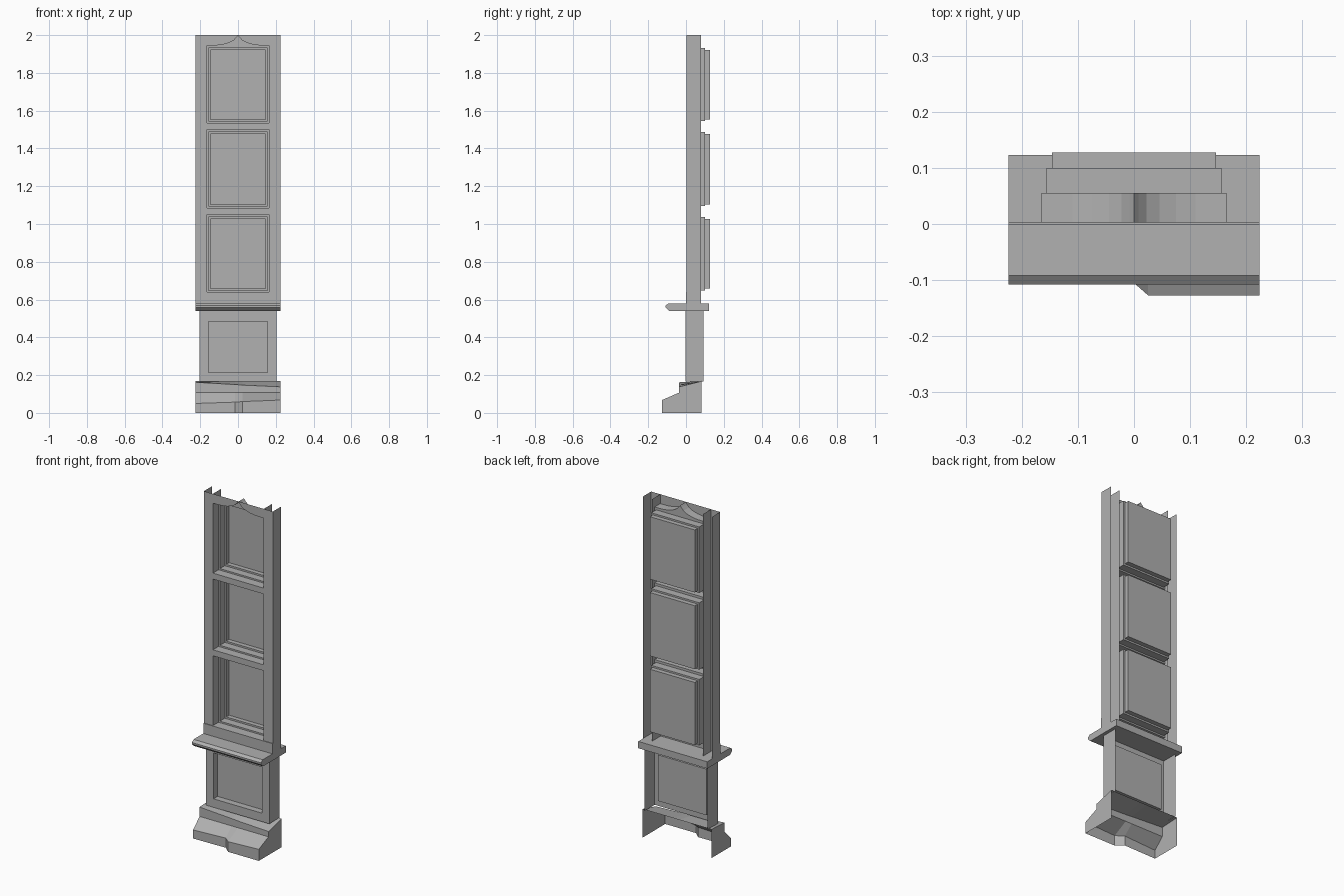
import bpy, bmesh

if "Cube" in bpy.data.objects:
    bpy.data.objects.remove(bpy.data.objects["Cube"])

stone = bpy.data.materials.new("dark_stone")
stone.diffuse_color = (0.44, 0.44, 0.44, 1)
stone.use_nodes = True
stone.node_tree.nodes["Principled BSDF"].inputs["Base Color"].default_value = stone.diffuse_color

def make(name, faces):
    """Build one object from a list of polygons, welding shared corners."""
    bm = bmesh.new()
    for f in faces:
        bm.faces.new([bm.verts.new(p) for p in f])
    bmesh.ops.remove_doubles(bm, verts=bm.verts, dist=1e-5)
    bmesh.ops.recalc_face_normals(bm, faces=bm.faces)
    me = bpy.data.meshes.new(name)
    bm.to_mesh(me)
    bm.free()
    me.materials.append(stone)
    ob = bpy.data.objects.new(name, me)
    bpy.context.collection.objects.link(ob)
    # sheet parts: turn faces so fronts look towards -y
    if sum(p.normal.y * p.area for p in me.polygons) > 1e-4:
        me.flip_normals()
    return ob

def plate(x0, x1, z0, z1, y):
    return [(x0, y, z0), (x1, y, z0), (x1, y, z1), (x0, y, z1)]

def wall(x, y0, y1, z0, z1):
    return [(x, y0, z0), (x, y1, z0), (x, y1, z1), (x, y0, z1)]

def rect(w, z0, z1, y):
    return plate(-w, w, z0, z1, y)

def bridge(a, b, closed=True):
    n = len(a)
    return [[a[i], a[(i + 1) % n], b[(i + 1) % n], b[i]]
            for i in range(n if closed else n - 1)]

W, OW, FY = 0.224, 0.165, 0.003
openings = [(0.64, 1.05), (1.085, 1.50), (1.535, 1.945)]
half = [(-OW, 1.945), (-.11, 1.946), (-.075, 1.951), (-.045, 1.960),
        (-.022, 1.973), (-.008, 1.988), (0, 1.9985)]
ogee = half + [(-x, z) for x, z in reversed(half[:-1])]

# Upper front frame: stiles, rails and the ogee-arched head
front = []
for s in (-1, 1):
    front.append(plate(*sorted((s * W, s * OW)), 0.64, 2, FY))
front += [plate(-OW, OW, a, b, FY) for a, b in ((1.05, 1.085), (1.50, 1.535))]
front += bridge([(x, FY, z) for x, z in ogee], [(x, FY, 2) for x, z in ogee], False)
make("upper_frame", front)

# Outer and inner stile returns
for s, side in ((-1, "left"), (1, "right")):
    make(side + "_outer_return", [wall(s * W, FY, 0.08, 0.58, 2)])
    make(side + "_inner_return", [wall(s * OW, FY, 0.08, 0.58, 2)])

# Stepped recessed panels: (side inset, top inset, depth)
steps = [(0, 0, FY), (0, 0, .055), (.009, .014, .055), (.009, .014, .10),
         (.019, .024, .10), (.019, .024, .127)]
for i, (a, b) in enumerate(openings):
    loops = [rect(OW - d, a + d, b - t, y) for d, t, y in steps]
    f = [loops[-1]]
    for j in range(5):
        q = bridge(loops[j], loops[j + 1])
        if i == 2 and j == 0:
            q.pop(2)          # top soffit is replaced by the ogee arch
        f += q
    if i == 2:
        f += bridge([(x, FY, z) for x, z in ogee], [(x, .055, z) for x, z in ogee], False)
        for (x0, z0), (x1, z1) in zip(ogee, ogee[1:]):
            poly = [(x0, .055, b), (x1, .055, b), (x1, .055, z1), (x0, .055, z0)]
            if z0 <= b:
                poly.pop(3)
            elif z1 <= b:
                poly.pop(2)
            f.append(poly)
    make("recessed_panel_%d" % (i + 1), f)

def prism(name, prof, w):
    a = [(-w, y, z) for y, z in prof]
    b = [(w, y, z) for y, z in prof]
    make(name, bridge(a, b) + [a, b])

# Ledge moulding and the small plinth above it
prism("ledge", [(.123, .54), (.123, .58), (-.092, .58), (-.108, .568),
                (-.108, .558), (-.088, .54)], W)
make("ledge_plinth", [plate(-W, W, .58, .64, -.001),
                      [(-W, -.001, .64), (W, -.001, .64), (W, FY, .64), (-W, FY, .64)],
                      wall(-W, -.001, FY, .58, .64), wall(W, -.001, FY, .58, .64)])

# Lower panel with a single recess and side returns
L = [rect(.205, .165, .54, -.003), rect(.157, .215, .485, -.003), rect(.157, .215, .485, .035)]
make("lower_panel", bridge(L[0], L[1]) + bridge(L[1], L[2]) + [L[2]] +
     [wall(s * .205, -.003, .092, .165, .54) for s in (-1, 1)])

# Weathered base: lofted sections, uneven from left to right
def section(x, y0, z0, zt):
    return [(x, y0, 0), (x, y0, z0), (x, -.037, .107), (x, -.037, zt), (x, .083, .168)]

secs = [section(-W, -.096, .05, .162), section(-.015, -.092, .057, .15),
        section(.025, -.127, .06, .147), section(W, -.127, .068, .138)]
base = []
for a, b in zip(secs, secs[1:]):
    base += bridge(a, b, False)
for s in (secs[0], secs[-1]):
    base.append(s + [(s[0][0], .083, 0)])
make("base", base)
